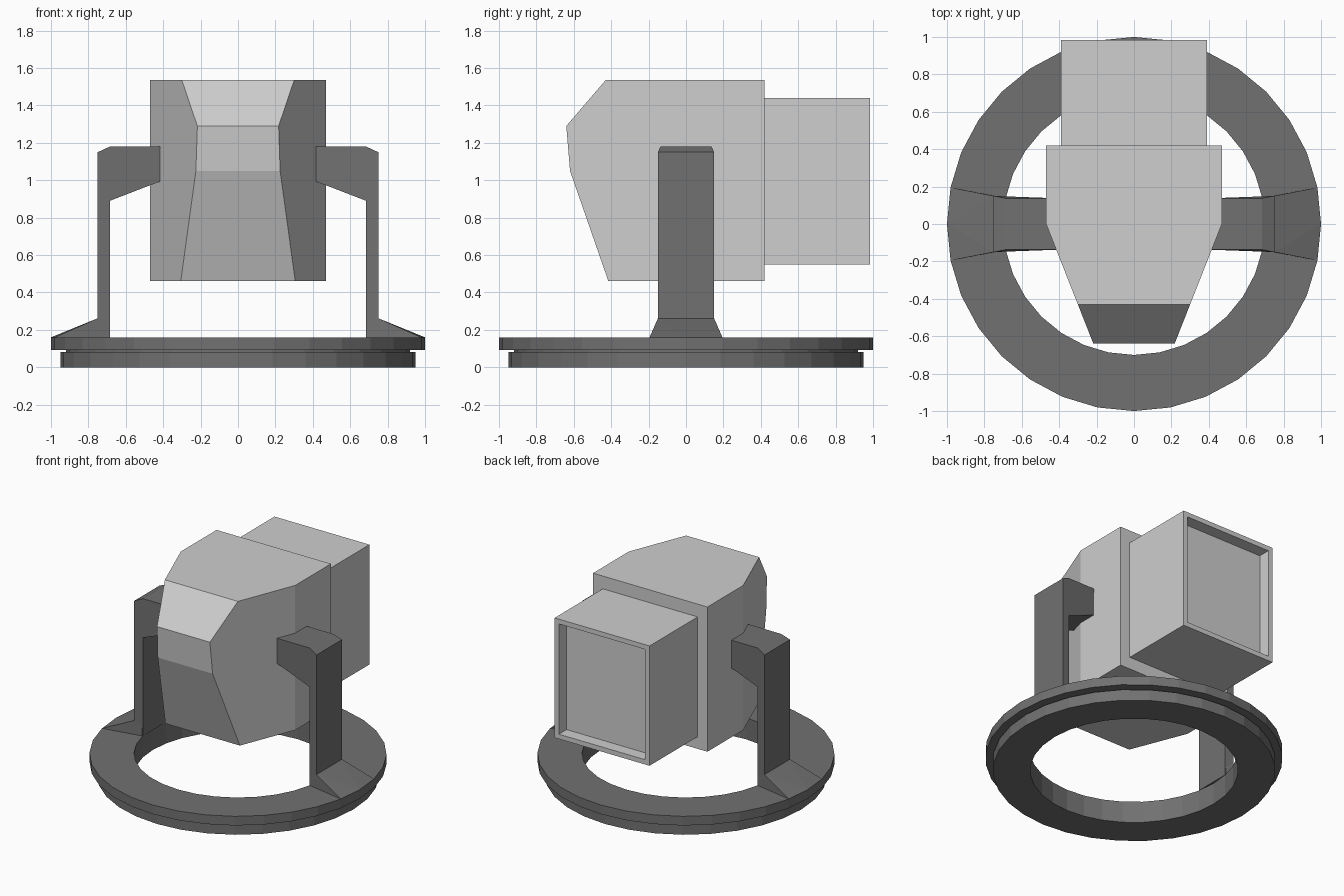
import bpy, bmesh, math
from mathutils import Vector

if "Cube" in bpy.data.objects:
    bpy.data.objects.remove(bpy.data.objects["Cube"], do_unlink=True)


def make_material(name, value):
    mat = bpy.data.materials.new(name)
    mat.use_nodes = True
    colour = (value, value, value, 1)
    mat.diffuse_color = colour
    mat.node_tree.nodes["Principled BSDF"].inputs["Base Color"].default_value = colour
    return mat


light_grey = make_material("light_grey", 0.62)
dark_grey = make_material("dark_grey", 0.165)


def finish(name, bm, mat):
    bmesh.ops.recalc_face_normals(bm, faces=bm.faces)
    mesh = bpy.data.meshes.new(name)
    bm.to_mesh(mesh)
    bm.free()
    mesh.materials.append(mat)
    obj = bpy.data.objects.new(name, mesh)
    bpy.context.collection.objects.link(obj)
    return obj


def prism(bm, left, right):
    """Close a solid between two matching outlines."""
    a = [bm.verts.new(p) for p in left]
    b = [bm.verts.new(p) for p in right]
    bm.faces.new(a)
    bm.faces.new(b)
    for i in range(len(a)):
        j = (i + 1) % len(a)
        bm.faces.new((a[i], a[j], b[j], b[i]))


# Base ring: grooved profile turned around the vertical axis
SIDES = 32
profile = [(0.70, 0), (0.95, 0), (0.95, 0.082), (0.92, 0.082),
           (0.92, 0.092), (1.0, 0.092), (1.0, 0.16), (0.70, 0.16)]
bm = bmesh.new()
loops = []
for i in range(SIDES):
    a = 2 * math.pi * i / SIDES
    loops.append([bm.verts.new((r * math.cos(a), r * math.sin(a), z)) for r, z in profile])
for i in range(SIDES):
    p, q = loops[i], loops[(i + 1) % SIDES]
    for k in range(len(profile)):
        m = (k + 1) % len(profile)
        bm.faces.new((p[k], p[m], q[m], q[k]))
finish("base_ring", bm, dark_grey)

# Main housing: side outline widened, then its front corners cut off
outline = [(-0.43, 1.535), (-0.64, 1.29), (-0.62, 1.05),
           (-0.415, 0.46), (0.42, 0.46), (0.42, 1.535)]
HALF = 0.47
bm = bmesh.new()
prism(bm, [(-HALF, y, z) for y, z in outline], [(HALF, y, z) for y, z in outline])
for s in (-1, 1):
    cut = bmesh.ops.bisect_plane(
        bm, geom=bm.verts[:] + bm.edges[:] + bm.faces[:],
        plane_co=(s * HALF, 0, 1), plane_no=Vector((s, -0.395, 0)).normalized(),
        clear_outer=True)
    rim = [e for e in cut["geom_cut"] if isinstance(e, bmesh.types.BMEdge)]
    bmesh.ops.holes_fill(bm, edges=rim, sides=0)
finish("main_housing", bm, light_grey)

# Rear box with a recessed back panel
bm = bmesh.new()
bmesh.ops.create_cube(bm, size=1)
for v in bm.verts:
    v.co = (v.co.x * 0.78, 0.7 + v.co.y * 0.57, 0.995 + v.co.z * 0.89)
bm.normal_update()
back = max(bm.faces, key=lambda f: f.calc_center_median().y)
bmesh.ops.inset_region(bm, faces=[back], thickness=0.05)
inner = bmesh.ops.extrude_face_region(bm, geom=[back])["geom"]
bmesh.ops.translate(bm, vec=(0, -0.09, 0),
                    verts=[v for v in inner if isinstance(v, bmesh.types.BMVert)])
if back.is_valid:
    bmesh.ops.delete(bm, geom=[back], context="FACES_ONLY")
finish("rear_box", bm, light_grey)

# Support arms and their flared feet
arm = [(0.75, 0.16), (0.75, 1.15), (0.685, 1.18), (0.40, 1.18),
       (0.40, 1.0), (0.685, 0.89), (0.685, 0.16)]


def half_depth(x):
    return 0.15 if x > 0.7 else 0.137


for side, s in (("left", 1), ("right", -1)):
    bm = bmesh.new()
    prism(bm, [(s * x, -half_depth(x), z) for x, z in arm],
          [(s * x, half_depth(x), z) for x, z in arm])
    finish(side + "_arm", bm, dark_grey)

    bm = bmesh.new()
    bm.verts.new((s, 0, 0.16))
    for y in (-1, 1):
        for x, depth, z in ((0.75, 0.15, 0.262), (0.69, 0.137, 0.262),
                            (0.69, 0.14, 0.16), (0.98, 0.195, 0.16)):
            bm.verts.new((s * x, y * depth, z))
    bmesh.ops.convex_hull(bm, input=bm.verts[:])
    finish(side + "_foot", bm, dark_grey)
